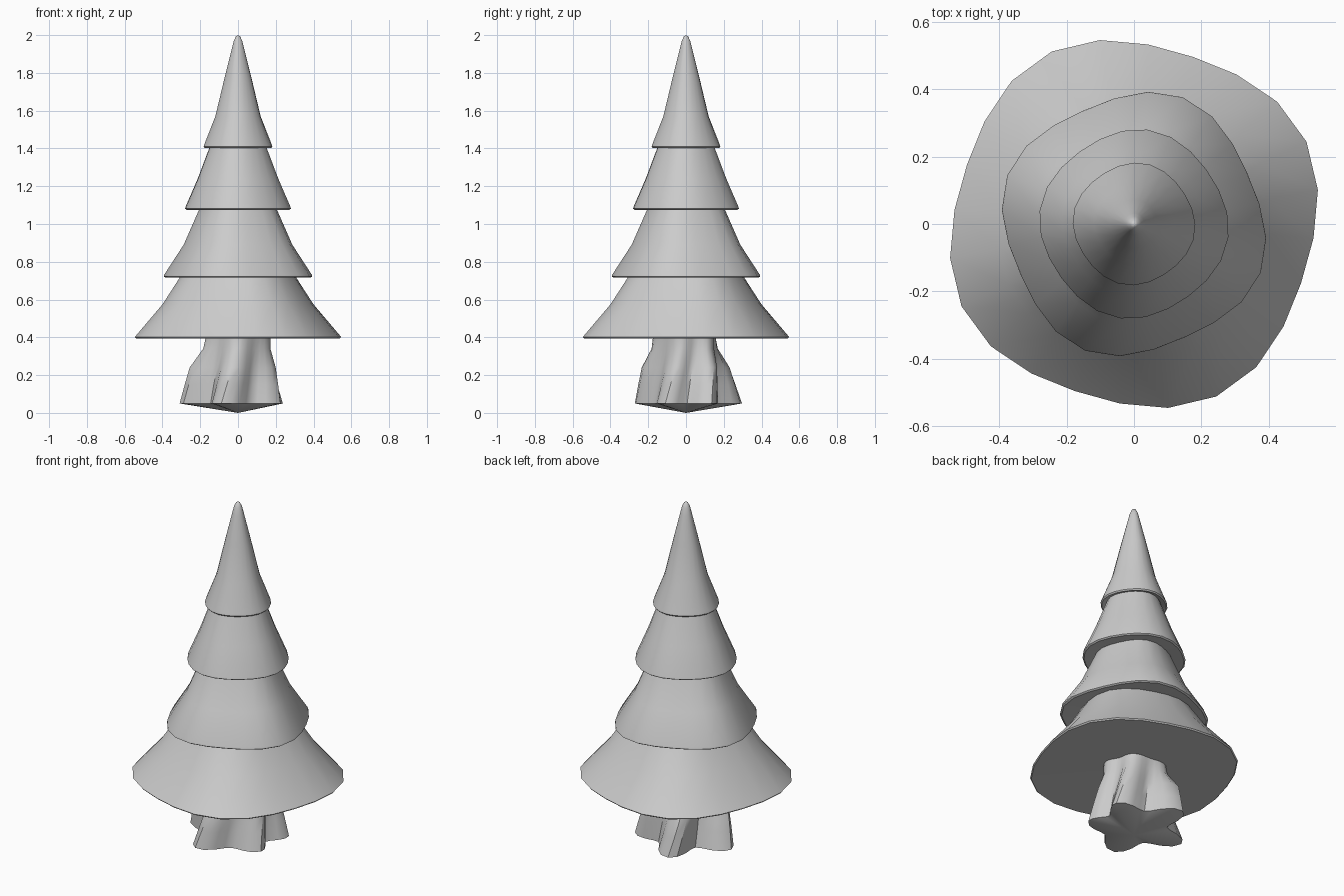
import bpy, bmesh, math

if "Cube" in bpy.data.objects:
    bpy.data.objects.remove(bpy.data.objects["Cube"])

def loft(name, rings, start_tip=None, end_tip=None, angle=35):
    """Skin a stack of equal-count rings, optionally closing the ends to a point."""
    bm = bmesh.new()
    loops = [[bm.verts.new(p) for p in ring] for ring in rings]
    n = len(loops[0])
    for a, b in zip(loops, loops[1:]):
        for i in range(n):
            j = (i + 1) % n
            bm.faces.new((a[i], a[j], b[j], b[i]))
    for tip, ring, flip in ((start_tip, loops[0], True), (end_tip, loops[-1], False)):
        if tip is None:
            continue
        v = bm.verts.new(tip)
        for i in range(n):
            tri = (ring[i], ring[(i + 1) % n], v)
            bm.faces.new(tri[::-1] if flip else tri)
    bmesh.ops.recalc_face_normals(bm, faces=bm.faces)
    me = bpy.data.meshes.new(name)
    bm.to_mesh(me)
    bm.free()
    ob = bpy.data.objects.new(name, me)
    bpy.context.collection.objects.link(ob)
    bpy.ops.object.select_all(action='DESELECT')
    ob.select_set(True)
    bpy.context.view_layer.objects.active = ob
    bpy.ops.object.shade_smooth_by_angle(angle=math.radians(angle))
    return ob

# Foliage: wavy 24-sided rings, four lobes per turn
def wavy_ring(z, r, wave, phase, offset):
    pts = []
    for k in range(24):
        t = math.radians(offset + 15 * k)
        rr = r * (1 + wave * math.cos(4 * (t - math.radians(phase))))
        pts.append((rr * math.cos(t), rr * math.sin(t), z))
    return pts

# each tier: wave, phase, vertex offset, profile of (radius, z) from underside to top
tiers = [
    (0.038, 27, 10.5, [(0.14, 0.40), (0.541, 0.395), (0.547, 0.402), (0.40, 0.575), (0.305, 0.722)]),
    (0.045, 69, 9, [(0.377, 0.716), (0.386, 0.722), (0.384, 0.732), (0.283, 0.89), (0.20, 1.082)]),
    (0.026, 80, 7, [(0.268, 1.075), (0.276, 1.081), (0.273, 1.092), (0.21, 1.24), (0.146, 1.412)]),
    (0.022, 80, 0, [(0.173, 1.402), (0.179, 1.409), (0.176, 1.42), (0.118, 1.57), (0.071, 1.77),
                    (0.032, 1.93), (0.022, 1.97), (0.011, 1.993)]),
]
rings = [wavy_ring(z, r, w, ph, off) for w, ph, off, prof in tiers for r, z in prof]
loft("foliage", rings, end_tip=(0, 0, 2.0))

# Trunk: twisted five-pointed star flaring into roots, tips as (angle, radius)
tips = [(30, 0.272), (107, 0.31), (176, 0.31), (252, 0.285), (334, 0.25)]

def root_ring(z, scale, valley, twist, flatten=0.0):
    pts = []
    for i, (a0, r0) in enumerate(tips):
        a1, r1 = tips[(i + 1) % 5]
        a1 += 360 if a1 < a0 else 0
        for k in range(8):
            f = k / 8
            tip = (r0 if f < 0.5 else r1) * scale
            tip += (0.175 - tip) * flatten
            r = valley + (tip - valley) * (0.5 + 0.5 * math.cos(2 * math.pi * f))
            t = math.radians(a0 + (a1 - a0) * f + twist)
            pts.append((r * math.cos(t), r * math.sin(t), z))
    return pts

loft("trunk", [
    root_ring(0.05, 1.0, 0.175, 0),
    root_ring(0.15, 0.91, 0.165, 5),
    root_ring(0.24, 0.83, 0.155, 10),
    root_ring(0.34, 0.7, 0.15, 15, 0.7),
    root_ring(0.40, 0.7, 0.15, 17, 1.0),
], start_tip=(0, 0, 0))
